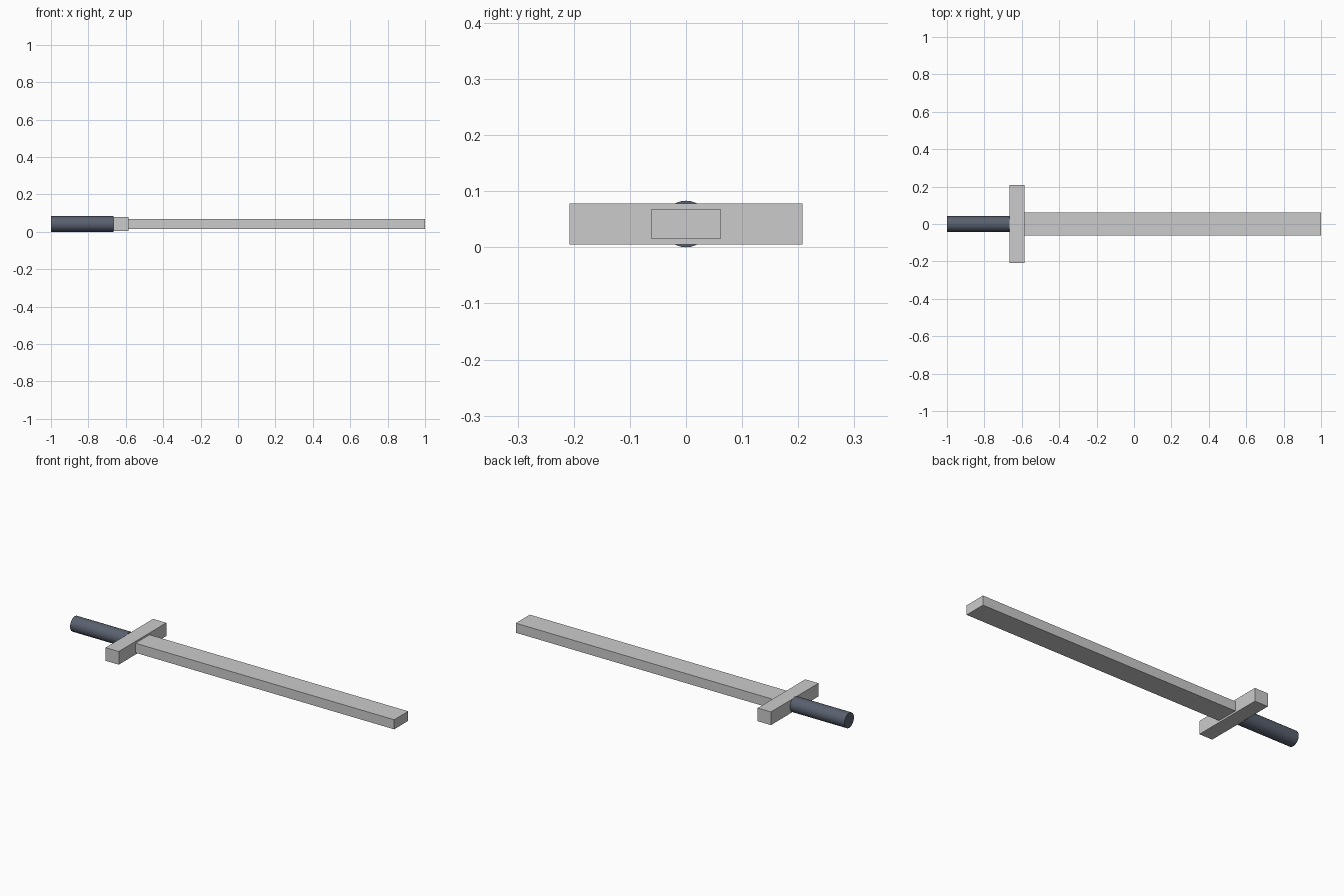
import bpy
import math

if "Cube" in bpy.data.objects:
    bpy.data.objects.remove(bpy.data.objects["Cube"])

MID_Z = 0.0415   # height of the sword's long axis


def box(name, x0, x1, width, height):
    """Box running from x0 to x1, centred on the sword's axis."""
    bpy.ops.mesh.primitive_cube_add(size=1, location=((x0 + x1) / 2, 0, MID_Z))
    ob = bpy.context.object
    ob.name = name
    ob.scale = (x1 - x0, width, height)
    bpy.ops.object.transform_apply(location=False, rotation=False, scale=True)
    return ob


# blade and crossguard
box("blade", -0.585, 1.0, 0.123, 0.053)
box("crossguard", -0.666, -0.585, 0.416, 0.073)

# round grip
bpy.ops.mesh.primitive_cylinder_add(
    vertices=32, radius=0.0415, depth=0.334,
    location=(-0.833, 0, MID_Z), rotation=(0, math.pi / 2, 0))
grip = bpy.context.object
grip.name = "grip"
dark = bpy.data.materials.new("dark_grip")
dark.diffuse_color = (0.10, 0.12, 0.16, 1)
dark.use_nodes = True
dark.node_tree.nodes["Principled BSDF"].inputs["Base Color"].default_value = dark.diffuse_color
grip.data.materials.append(dark)
